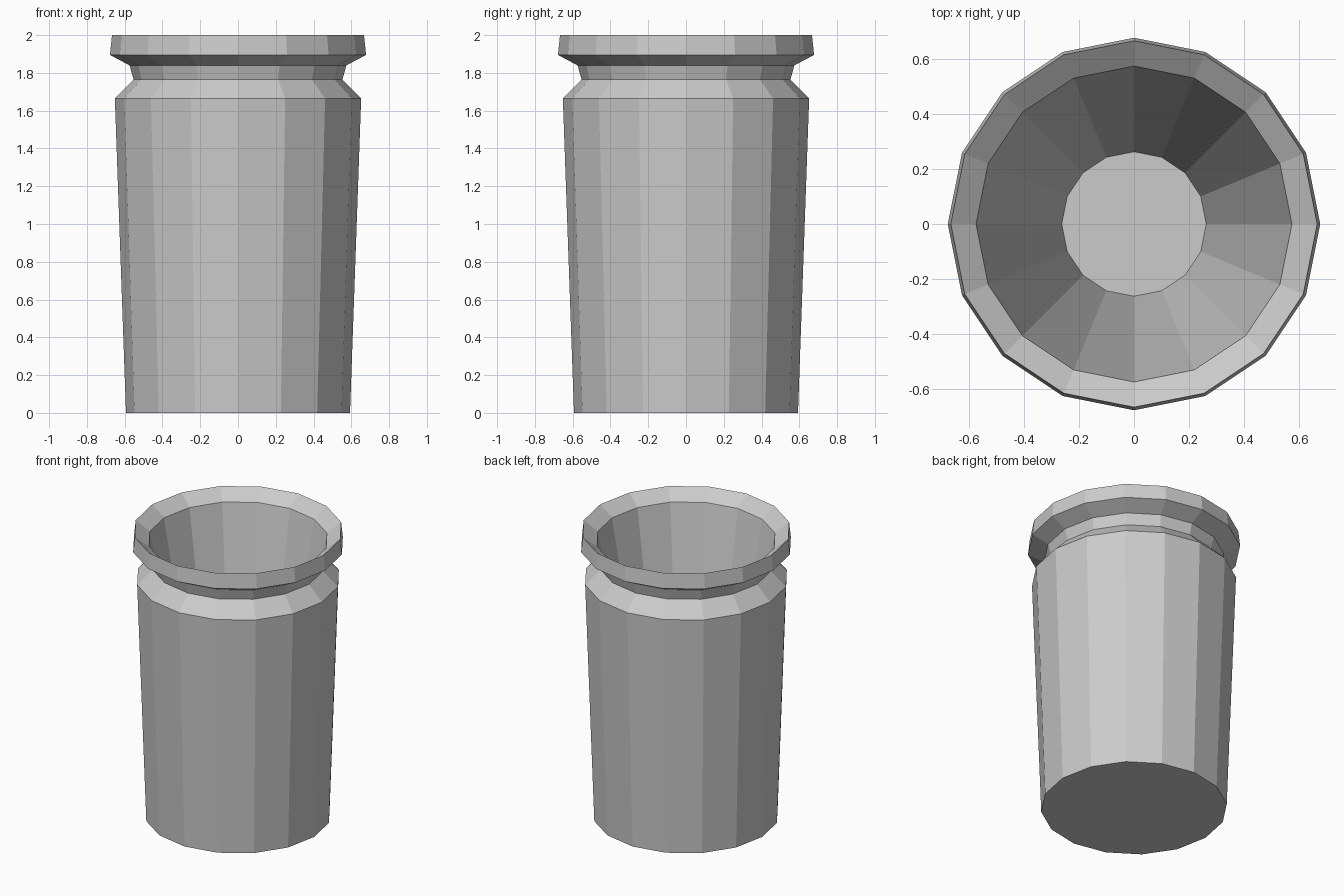
import bpy
import bmesh
from math import cos, sin, tau

if "Cube" in bpy.data.objects:
    bpy.data.objects.remove(bpy.data.objects["Cube"])

SIDES = 16

# (radius, height) from the base, up the outside, over the rim and down inside
PROFILE = [
    (0.593, 0.0),    # base
    (0.652, 1.665),  # shoulder
    (0.553, 1.765),  # neck groove
    (0.574, 1.84),   # below the collar
    (0.678, 1.895),  # collar underside
    (0.667, 2.0),    # rim
    (0.575, 1.93),   # inner lip
    (0.263, 0.2),    # inner floor
]


def lathe(name, profile, sides):
    """Spin a profile round z and cap both ends with flat faces."""
    bm = bmesh.new()
    rings = [[bm.verts.new((r * cos(tau * i / sides), r * sin(tau * i / sides), z))
              for i in range(sides)] for r, z in profile]
    for low, high in zip(rings, rings[1:]):
        for i in range(sides):
            j = (i + 1) % sides
            bm.faces.new((low[i], low[j], high[j], high[i]))
    bm.faces.new(rings[0][::-1])
    bm.faces.new(rings[-1])
    mesh = bpy.data.meshes.new(name)
    bm.to_mesh(mesh)
    bm.free()
    obj = bpy.data.objects.new(name, mesh)
    bpy.context.collection.objects.link(obj)
    return obj


# Tapered pot with grooved neck, flared collar and hollow inside
lathe("pot", PROFILE, SIDES)
